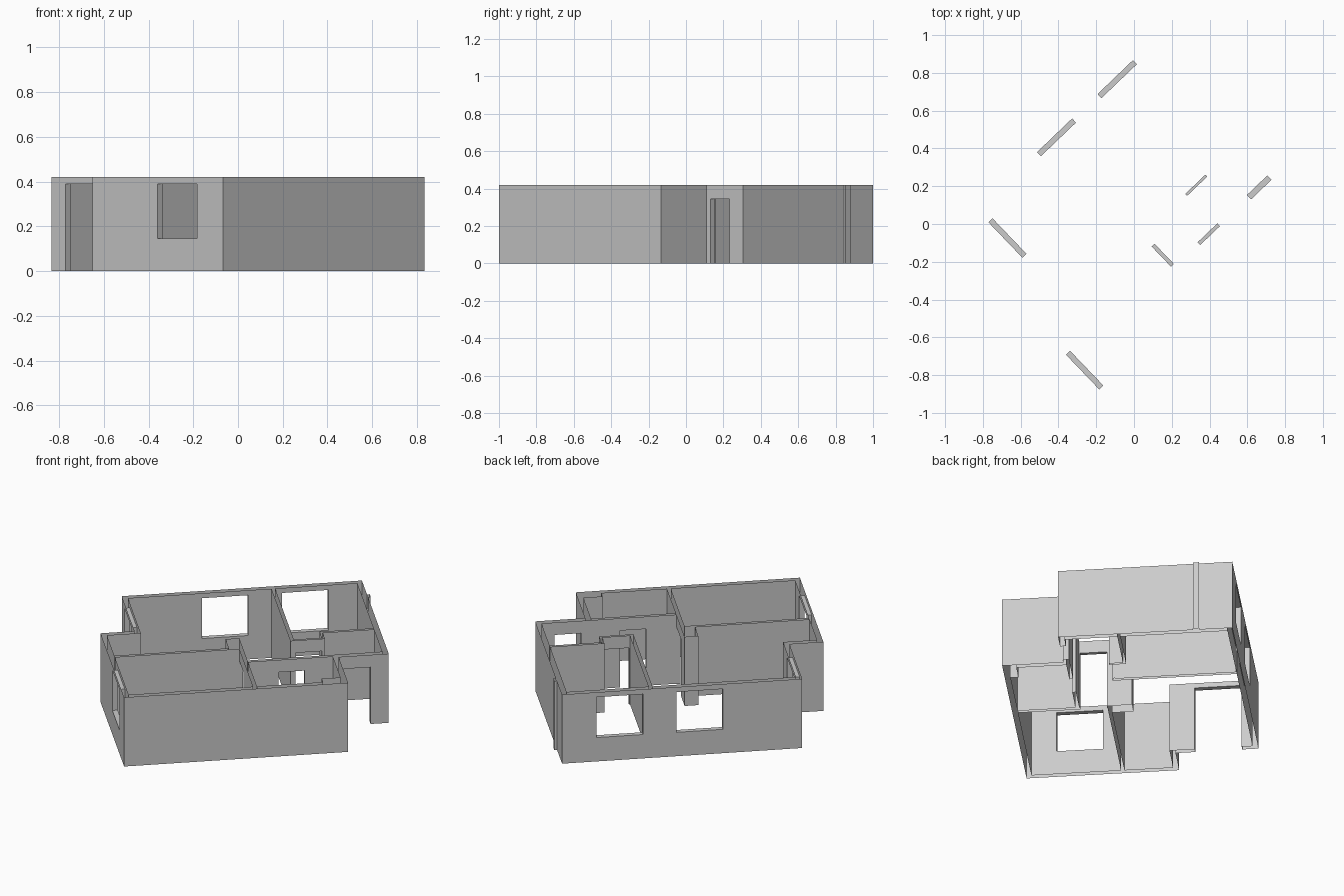
import bpy, bmesh, math
from mathutils import Matrix, Vector

cube = bpy.data.objects.get("Cube")
if cube:
    bpy.data.objects.remove(cube, do_unlink=True)

HEIGHT = 0.42
TURN = Matrix.Rotation(math.radians(43.8), 4, 'Z')   # the plan sits diagonally

grey = bpy.data.materials.new("wall_grey")
grey.use_nodes = True
grey.diffuse_color = (0.6, 0.6, 0.6, 1)
grey.node_tree.nodes["Principled BSDF"].inputs["Base Color"].default_value = (0.6, 0.6, 0.6, 1)

# Openings in plan: name, x range, y range, z range
OPENINGS = [
    ("back_window_left", (0.337, 0.597), (0.60, 0.63), (0.145, 0.39)),
    ("back_window_right", (-0.108, 0.15), (0.60, 0.63), (0.145, 0.39)),
    ("terrace_door", (-0.55, -0.52), (0.28, 0.54), (0, 0.39)),
    ("bedroom_window", (-0.739, -0.709), (-0.505, -0.25), (0.145, 0.39)),
    ("entrance_door", (0.537, 0.687), (-0.335, -0.303), (0, 0.345)),
    ("bedroom_door", (-0.015, 0.006), (-0.298, -0.15), (0, 0.345)),
    ("bathroom_door", (0.176, 0.321), (-0.323, -0.303), (0, 0.345)),
    ("back_room_door", (0.306, 0.454), (-0.087, -0.073), (0, 0.345)),
]


def finish(name, bm):
    bm.transform(TURN)
    mesh = bpy.data.meshes.new(name)
    bm.to_mesh(mesh)
    bm.free()
    mesh.materials.append(grey)
    bpy.context.collection.objects.link(bpy.data.objects.new(name, mesh))


def sheet(bm, p, q):
    """Vertical wall face from p to q, cut around the openings that touch it."""
    run = 0 if abs(q[0] - p[0]) > abs(q[1] - p[1]) else 1
    depth = 1 - run
    low, high = sorted((p[run], q[run]))
    holes = []
    for name, *box in OPENINGS:
        on_plane = min(abs(d - p[depth]) for d in box[depth]) < 1e-4
        if on_plane and low < sum(box[run]) / 2 < high:
            holes.append((box[run], box[2]))
    stops = sorted({low, high, *(s for h in holes for s in h[0])})
    for a, b in zip(stops, stops[1:]):
        bands = [(0, HEIGHT)]
        for span, (z0, z1) in holes:
            if span[0] < (a + b) / 2 < span[1]:
                bands = [(0, z0), (z1, HEIGHT)]
        s, t = (a, b) if q[run] > p[run] else (b, a)
        for z0, z1 in bands:
            if z1 > z0:
                corners = []
                for along, z in ((s, z0), (t, z0), (t, z1), (s, z1)):
                    co = [0, 0, z]
                    co[run], co[depth] = along, p[depth]
                    corners.append(bm.verts.new(co))
                bm.faces.new(corners)


def wall_loop(name, points, inside=True):
    bm = bmesh.new()
    if inside:
        points = points[::-1]
    for p, q in zip(points, points[1:] + points[:1]):
        sheet(bm, p, q)
    bmesh.ops.remove_doubles(bm, verts=bm.verts, dist=1e-5)
    finish(name, bm)


def reveal(name, xs, ys, zs):
    """Jambs, head and sill lining an opening."""
    run = 0 if xs[1] - xs[0] > ys[1] - ys[0] else 1
    (s0, s1), (d0, d1) = (xs, ys) if run == 0 else (ys, xs)
    z0, z1 = zs
    centre = Vector((sum(xs) / 2, sum(ys) / 2, sum(zs) / 2))
    ring = [(s0, z0), (s0, z1), (s1, z1), (s1, z0)]
    edges = list(zip(ring, ring[1:]))
    if z0 > 0:
        edges.append((ring[3], ring[0]))
    bm = bmesh.new()
    for a, b in edges:
        corners = []
        for (s, z), d in ((a, d0), (b, d0), (b, d1), (a, d1)):
            co = [s, d, z] if run == 0 else [d, s, z]
            corners.append(bm.verts.new(co))
        face = bm.faces.new(corners)
        face.normal_update()
        if face.normal.dot(centre - face.calc_center_median()) < 0:
            face.normal_flip()
    bmesh.ops.remove_doubles(bm, verts=bm.verts, dist=1e-5)
    finish(name + "_reveal", bm)


# Outer face of the building, with the small pilaster on the end wall
wall_loop("outer_walls", [
    (-0.739, -0.675), (0.509, -0.675), (0.509, -0.335), (0.788, -0.335),
    (0.788, 0.413), (0.803, 0.413), (0.803, 0.447), (0.788, 0.447),
    (0.788, 0.63), (-0.55, 0.63), (-0.55, 0.17), (-0.739, 0.17)], inside=False)

# Inner faces, one loop for each room; the walls are hollow and open on top
wall_loop("bedroom_walls", [
    (-0.709, -0.645), (-0.015, -0.645), (-0.015, -0.148), (-0.709, -0.148)])
wall_loop("bathroom_walls", [
    (0.006, -0.645), (0.373, -0.645), (0.373, -0.60), (0.479, -0.60),
    (0.479, -0.323), (0.006, -0.323)])
wall_loop("living_room_and_hall_walls", [
    (-0.709, -0.13), (-0.07, -0.13), (-0.07, -0.01), (0.006, -0.01),
    (0.006, -0.303), (0.758, -0.303), (0.758, -0.01), (0.47, -0.01),
    (0.47, -0.087), (0.28, -0.087), (0.28, 0.60), (-0.52, 0.60),
    (-0.52, 0.14), (-0.709, 0.14)])
wall_loop("back_room_walls", [
    (0.30, -0.073), (0.456, -0.073), (0.456, 0.006), (0.758, 0.006),
    (0.758, 0.60), (0.30, 0.60)])

for opening in OPENINGS:
    reveal(*opening)
